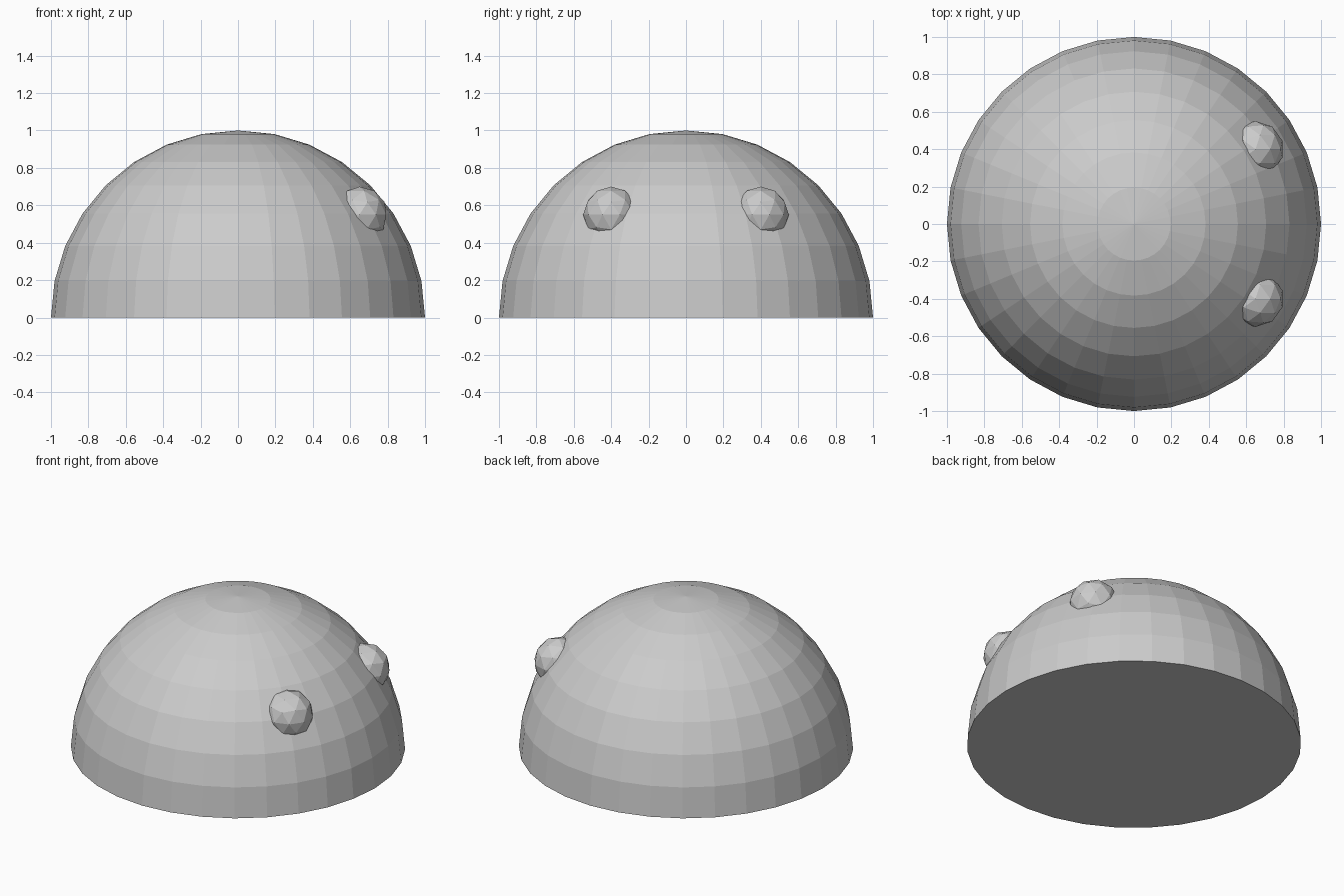
import bpy, bmesh
from mathutils import Vector

if "Cube" in bpy.data.objects:
    bpy.data.objects.remove(bpy.data.objects["Cube"])


def add_mesh(name, bm, location=(0, 0, 0)):
    mesh = bpy.data.meshes.new(name)
    bm.to_mesh(mesh)
    bm.free()
    obj = bpy.data.objects.new(name, mesh)
    obj.location = location
    bpy.context.collection.objects.link(obj)
    return obj


# Dome: faceted sphere cut at the equator and closed with a flat base
bm = bmesh.new()
bmesh.ops.create_uvsphere(bm, u_segments=32, v_segments=16, radius=1)
bmesh.ops.bisect_plane(bm, geom=bm.verts[:] + bm.edges[:] + bm.faces[:], dist=1e-4,
                       plane_co=Vector((0, 0, 0)), plane_no=Vector((0, 0, 1)),
                       clear_inner=True)
bmesh.ops.holes_fill(bm, edges=[e for e in bm.edges if e.is_boundary], sides=0)
bmesh.ops.recalc_face_normals(bm, faces=bm.faces)
add_mesh("dome_body", bm)

# Pair of low-poly eyes, half sunk into the right-hand side of the dome
for side, name in ((-1, "front_eye"), (1, "back_eye")):
    bm = bmesh.new()
    bmesh.ops.create_icosphere(bm, subdivisions=2, radius=0.15)
    add_mesh(name, bm, (0.65, 0.4 * side, 0.55))
